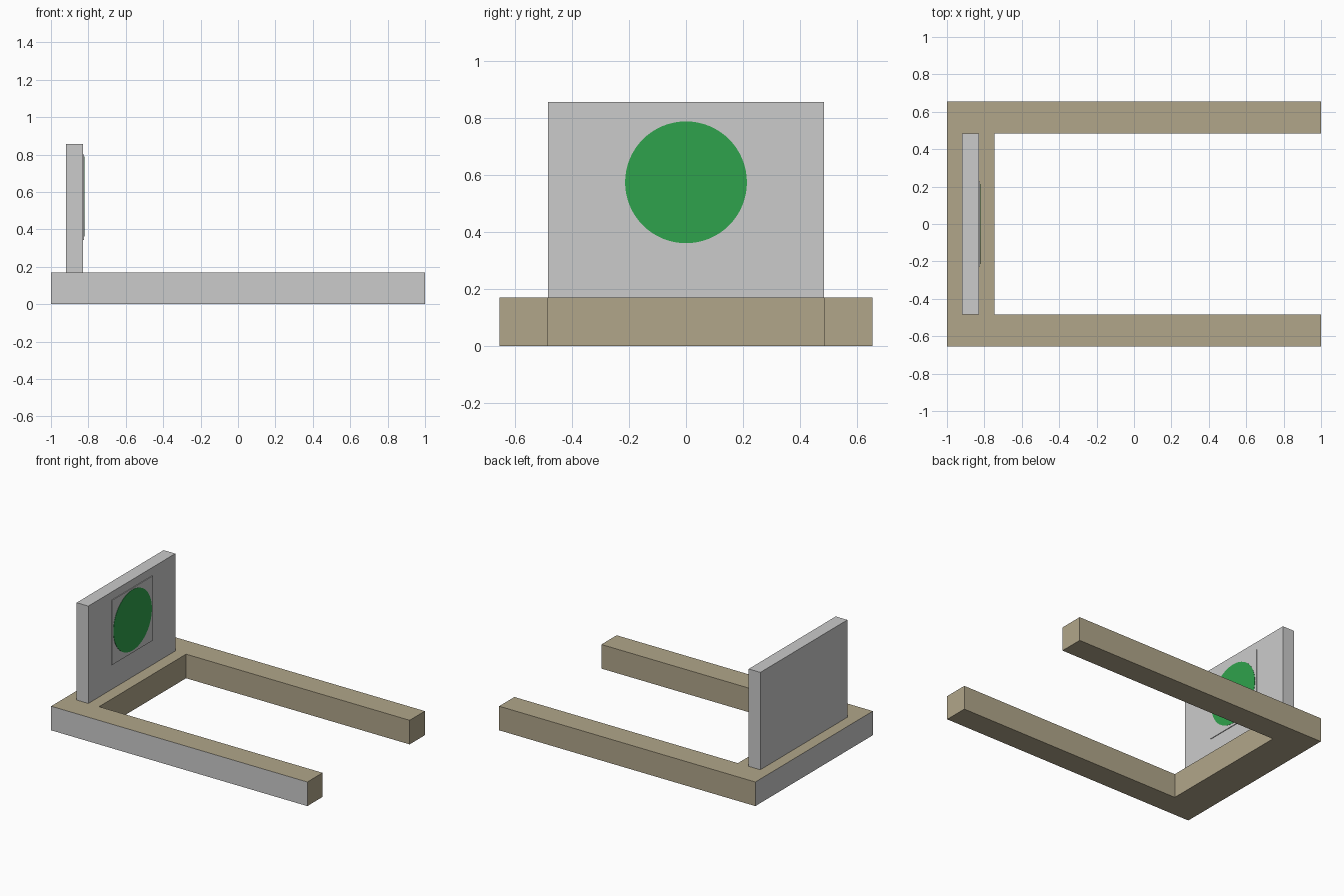
import bpy, bmesh, math
from mathutils import Matrix

if "Cube" in bpy.data.objects:
    bpy.data.objects.remove(bpy.data.objects["Cube"])


def material(name, rgb):
    """Flat colour given as 0-255 sRGB, stored as linear values."""
    lin = [((c / 255 + 0.055) / 1.055) ** 2.4 for c in rgb]
    m = bpy.data.materials.new(name)
    m.diffuse_color = (*lin, 1.0)
    m.use_nodes = True
    m.node_tree.nodes["Principled BSDF"].inputs["Base Color"].default_value = m.diffuse_color
    return m


TAN = material("tan", (177, 166, 138))
GREY = material("light_grey", (203, 203, 203))
GREEN = material("green", (47, 162, 76))


def finish(bm, name, mats):
    bmesh.ops.recalc_face_normals(bm, faces=bm.faces)
    mesh = bpy.data.meshes.new(name)
    for m in mats:
        mesh.materials.append(m)
    bm.normal_update()
    bm.to_mesh(mesh)
    bm.free()
    obj = bpy.data.objects.new(name, mesh)
    bpy.context.collection.objects.link(obj)
    return obj


def box(name, lo, hi, mat):
    bm = bmesh.new()
    bmesh.ops.create_cube(bm, size=1)
    for v in bm.verts:
        v.co = [hi[i] if v.co[i] > 0 else lo[i] for i in range(3)]
    return finish(bm, name, [mat])


# U-shaped base frame, extruded from its plan outline
half = [(1, 0.655), (-1, 0.655)]
inner = [(-0.745, 0.485), (1, 0.485)]
outline = ([(-1, -0.655), (1, -0.655), (1, -0.485), (-0.745, -0.485)]
           + inner + half)
bm = bmesh.new()
face = bm.faces.new([bm.verts.new((x, y, 0)) for x, y in outline])
ext = bmesh.ops.extrude_face_region(bm, geom=[face], use_keep_orig=True)
top = [g for g in ext["geom"] if isinstance(g, bmesh.types.BMVert)]
bmesh.ops.translate(bm, verts=top, vec=(0, 0, 0.17))
# outer front and left sides are grey, the rest tan
for f in bm.faces:
    c = f.calc_center_median()
    if c.y < -0.65 or c.x < -0.99:
        f.material_index = 1
finish(bm, "base_frame", [TAN, GREY])

# Upright panel standing on the cross bar
box("upright_panel", (-0.92, -0.485, 0.17), (-0.829, 0.485, 0.857), GREY)

# Thin square sign plate on the panel's inner side
box("sign_plate", (-0.829, -0.227, 0.344), (-0.824, 0.227, 0.80), GREY)

# Round green sign on the plate
bm = bmesh.new()
bmesh.ops.create_cone(bm, cap_ends=True, segments=64, radius1=0.214,
                      radius2=0.214, depth=0.003,
                      matrix=Matrix.Translation((-0.8235, 0, 0.575))
                      @ Matrix.Rotation(math.pi / 2, 4, 'Y'))
finish(bm, "round_sign", [GREEN])
